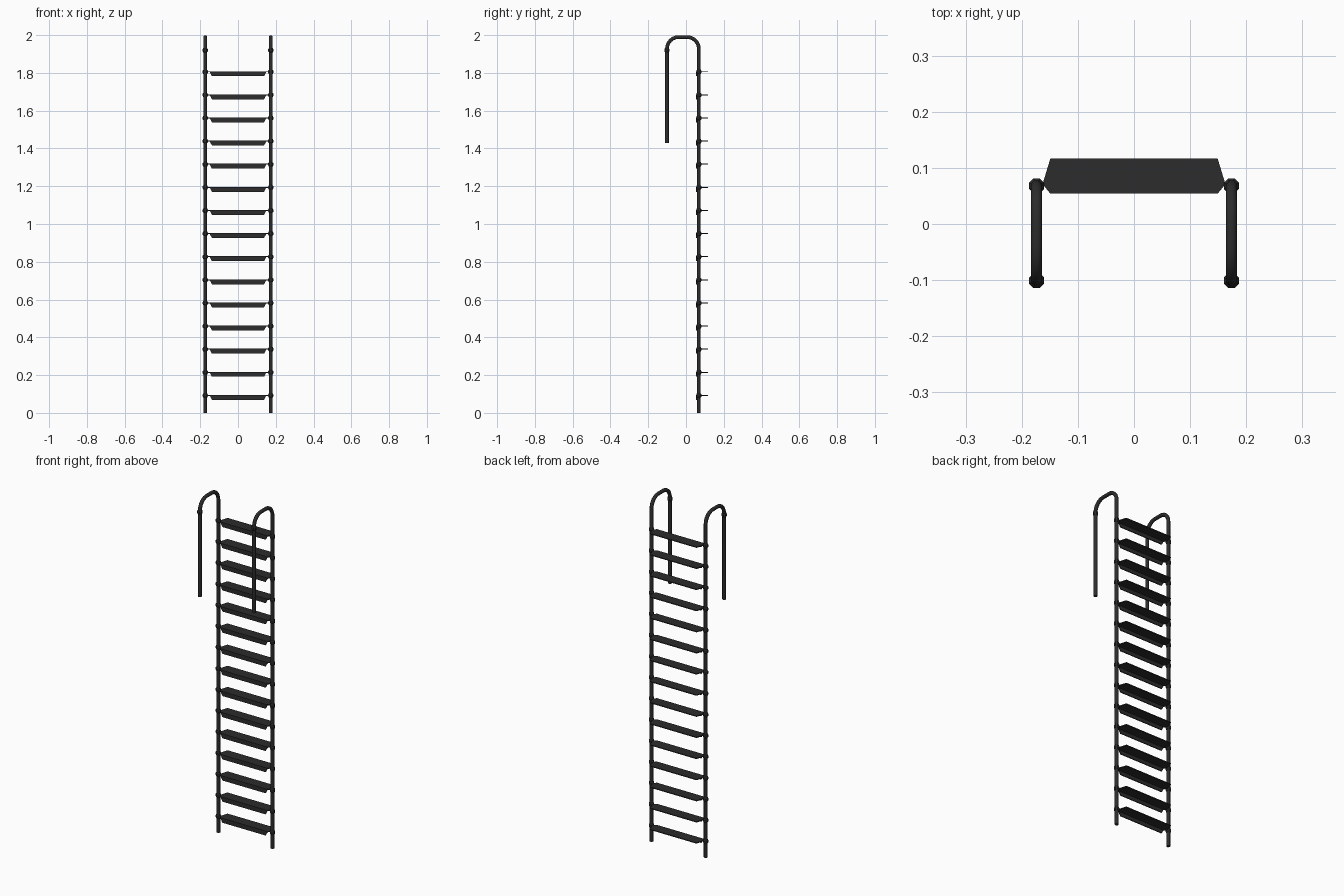
import bpy, bmesh, math
from mathutils import Vector

if "Cube" in bpy.data.objects:
    bpy.data.objects.remove(bpy.data.objects["Cube"])

RAIL_X, REAR_Y, HOOK_Y = 0.1735, 0.068, -0.101
RAIL_R, COLLAR_R, SIDES = 0.0105, 0.0145, 8
TOP_Z, HOOK_END_Z, BEND = 2.0 - RAIL_R, 1.43, 0.062
RUNGS, FIRST_Z, STEP = 15, 0.092, 0.1224

metal = bpy.data.materials.new("black metal")
metal.diffuse_color = (0.025, 0.025, 0.025, 1)
metal.use_nodes = True
metal.node_tree.nodes["Principled BSDF"].inputs["Base Color"].default_value = metal.diffuse_color


def finish(name, bm, smooth=False):
    bmesh.ops.recalc_face_normals(bm, faces=bm.faces)
    mesh = bpy.data.meshes.new(name)
    bm.to_mesh(mesh)
    bm.free()
    mesh.materials.append(metal)
    obj = bpy.data.objects.new(name, mesh)
    bpy.context.collection.objects.link(obj)
    if smooth:
        bpy.ops.object.select_all(action='DESELECT')
        obj.select_set(True)
        bpy.context.view_layer.objects.active = obj
        bpy.ops.object.shade_smooth_by_angle(angle=math.radians(50))
    return obj


def tube(bm, path, radii):
    """Sweep a round section along points lying in a plane of constant x."""
    rings = []
    for i, p in enumerate(path):
        t = (path[min(i + 1, len(path) - 1)] - path[max(i - 1, 0)]).normalized()
        side = Vector((1, 0, 0))
        up = t.cross(side)
        angles = [2 * math.pi * (k + 0.5) / SIDES for k in range(SIDES)]
        rings.append([bm.verts.new(p + radii[i] * (side * math.cos(a) + up * math.sin(a)))
                      for a in angles])
    for a, b in zip(rings, rings[1:]):
        for k in range(SIDES):
            n = (k + 1) % SIDES
            bm.faces.new((a[k], a[n], b[n], b[k]))
    bm.faces.new(rings[0])
    bm.faces.new(rings[-1])


def slab(bm, outline, offset):
    """Extrude a flat outline by an offset vector."""
    face = bm.faces.new([bm.verts.new(p) for p in outline])
    ext = bmesh.ops.extrude_face_region(bm, geom=[face])
    bmesh.ops.translate(bm, vec=offset,
                        verts=[v for v in ext["geom"] if isinstance(v, bmesh.types.BMVert)])


heights = [FIRST_Z + i * STEP for i in range(RUNGS)]

for label, sx in (("left", -1), ("right", 1)):
    x = sx * RAIL_X
    # hooked side rail: up, over two quarter bends, and down at the front
    path = [Vector((x, REAR_Y, 0))]
    for cy, start in ((REAR_Y - BEND, 0), (HOOK_Y + BEND, 90)):
        for k in range(7):
            a = math.radians(start + 15 * k)
            path.append(Vector((x, cy + BEND * math.cos(a), TOP_Z - BEND + BEND * math.sin(a))))
    path.append(Vector((x, HOOK_Y, HOOK_END_Z)))
    bm = bmesh.new()
    tube(bm, path, [RAIL_R] * len(path))
    finish(label + "_rail", bm, True)

    # collars at every tread and one on the hook
    bm = bmesh.new()
    for y, z in [(REAR_Y, h) for h in heights] + [(HOOK_Y, 1.92)]:
        tube(bm, [Vector((x, y, z + d)) for d in (-0.012, -0.006, 0.006, 0.012)],
             [RAIL_R, COLLAR_R, COLLAR_R, RAIL_R])
    finish(label + "_collars", bm)

# treads: thin plate with angled ends and a folded-down front lip
half = [(0.149, 0.054), (0.163, 0.071), (0.149, 0.117)]
plan = half + [(-x, y) for x, y in reversed(half)]
for i, z in enumerate(heights):
    bm = bmesh.new()
    slab(bm, [(x, y, z - 0.002) for x, y in plan], Vector((0, 0, 0.005)))
    slab(bm, [(-0.149, 0.054, z - 0.002), (0.149, 0.054, z - 0.002),
              (0.138, 0.054, z - 0.023), (-0.138, 0.054, z - 0.023)], Vector((0, 0.005, 0)))
    finish(f"tread_{i + 1:02d}", bm)
